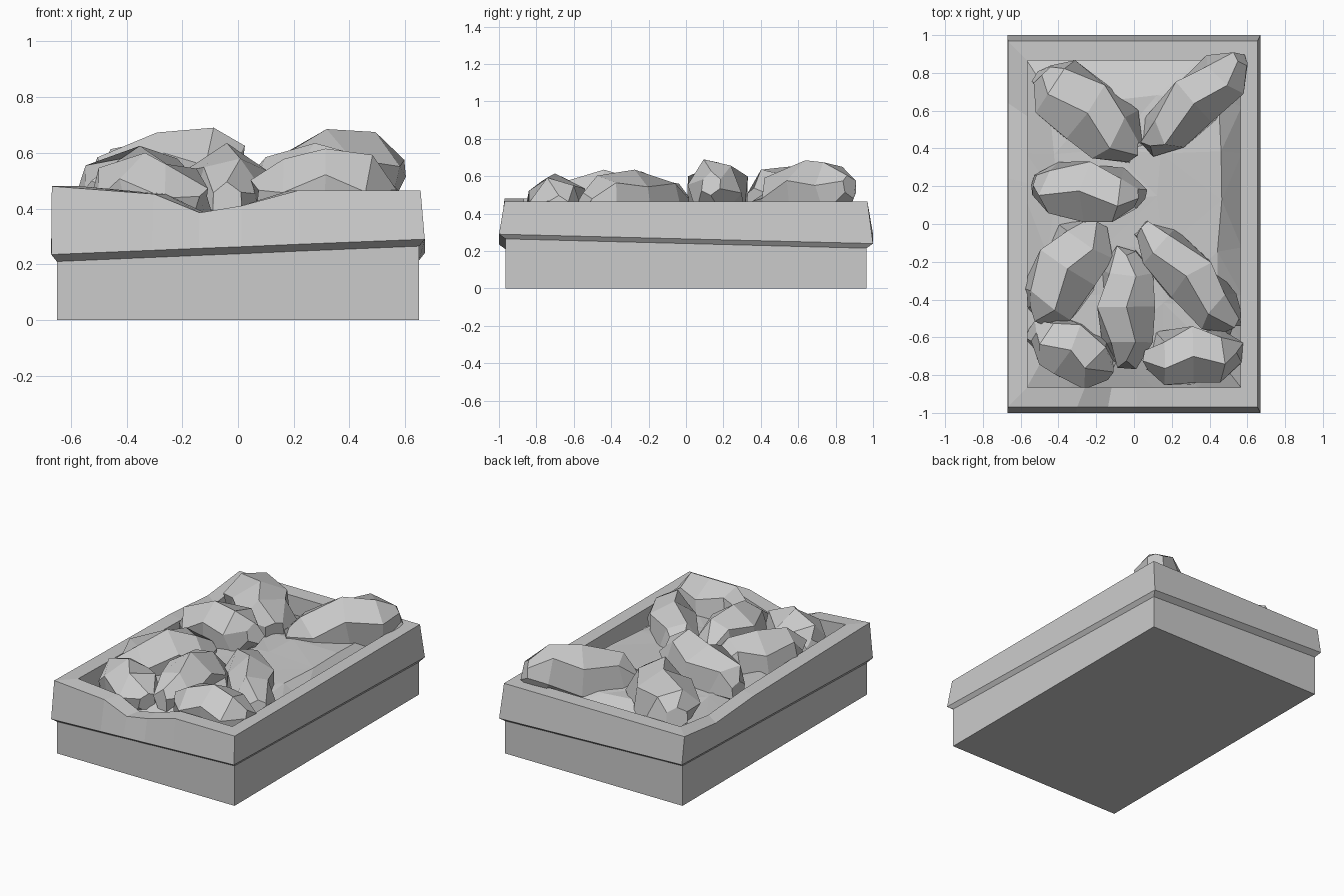
import bpy, bmesh, math, random
from mathutils import Vector, Matrix

if "Cube" in bpy.data.objects:
    bpy.data.objects.remove(bpy.data.objects["Cube"])

random.seed(11)


def finish(name, bm):
    bmesh.ops.recalc_face_normals(bm, faces=bm.faces)
    mesh = bpy.data.meshes.new(name)
    bm.to_mesh(mesh)
    bm.free()
    ob = bpy.data.objects.new(name, mesh)
    bpy.context.collection.objects.link(ob)
    return ob


def bridge(bm, a, b):
    n = len(a)
    for i in range(n):
        bm.faces.new((a[i], a[(i + 1) % n], b[(i + 1) % n], b[i]))


# lower box
bm = bmesh.new()
bmesh.ops.create_cube(bm, size=1, matrix=Matrix.Translation((0, 0, 0.14))
                      @ Matrix.Diagonal((1.3, 1.93, 0.28, 1)))
finish("crate_base", bm)

# worn rim: perimeter as (side x, side y, top height, bottom height)
perimeter = [(-1, -1, .48, .235), (-.46, -1, .452, .25), (-.21, -1, .385, .257),
             (.02, -1, .41, .263), (.33, -1, .465, .272), (1, -1, .465, .29),
             (1, 1, .465, .24), (-1, 1, .465, .29),
             (-1, .66, .43, .28), (-1, .25, .458, .27)]
bm = bmesh.new()


def ring(hx, hy, z, left=None):
    return [bm.verts.new((u * (left if left and u == -1 else hx), v * hy, z(top, low)))
            for u, v, top, low in perimeter]


rings = [ring(.565, .865, lambda t, l: .27), ring(.565, .865, lambda t, l: t),
         ring(.655, .97, lambda t, l: t, .668), ring(.67, 1.0, lambda t, l: l),
         ring(.65, .965, lambda t, l: l - .025)]
for a, b in zip(rings, rings[1:]):
    bridge(bm, a, b)
bridge(bm, rings[-1], rings[0])
finish("crate_rim", bm)

# mounded filling under the lumps, highest right of the middle
bm = bmesh.new()
bmesh.ops.create_grid(bm, x_segments=5, y_segments=7, size=1)
for v in bm.verts:
    inner = max(abs(v.co.x), abs(v.co.y)) < .99
    v.co.x *= .74 if inner else .57
    v.co.y *= .93 if inner else .87
    away = math.hypot(v.co.x - .2, v.co.y - .2)
    v.co.z = .465 - .05 * away + random.uniform(-.012, .006) if inner else .34
    if inner:
        v.co.x += random.uniform(-.03, .03)
        v.co.y += random.uniform(-.03, .03)
bmesh.ops.triangulate(bm, faces=bm.faces)
finish("filling", bm)

# faceted lumps: position along axis, ring radius
PROFILE = [(-1, .36), (-.66, .82), (0, 1.02), (.6, .86), (1, .34)]


def lump(name, x, y, top, length, width, height, angle, tilt=0):
    bm = bmesh.new()
    sides, loops = 6, []
    for k, (t, r) in enumerate(PROFILE):
        loop = []
        for i in range(sides):
            a = math.tau * (i + .35 * (k % 2)) / sides + math.pi / 2
            j = r * random.uniform(.95, 1.1)
            loop.append(bm.verts.new((t * length / 2 + random.uniform(-.03, .03),
                                      math.cos(a) * j * width / 2,
                                      math.sin(a) * j * height / 2)))
        loops.append(loop)
    for a, b in zip(loops, loops[1:]):
        bridge(bm, a, b)
    bm.faces.new(loops[0])
    bm.faces.new(loops[-1])
    turn = Matrix.Rotation(math.radians(angle), 4, 'Z') @ Matrix.Rotation(math.radians(-tilt), 4, 'Y')
    bm.transform(turn)
    peak = max(v.co.z for v in bm.verts)
    bm.transform(Matrix.Translation(Vector((x, y, top - peak))))
    finish(name, bm)


lump("lump_back_left", -.25, .59, .655, .65, .40, .36, -40)
lump("lump_back_right", .32, .64, .685, .68, .32, .36, 44, 9)
lump("lump_middle_left", -.25, .17, .69, .60, .34, .36, -7, 12)
lump("lump_left", -.36, -.25, .625, .57, .38, .36, 58)
lump("lump_center", -.04, -.44, .635, .60, .32, .40, 90)
lump("lump_right", .29, -.29, .635, .72, .31, .36, -47)
lump("lump_front_left", -.33, -.67, .60, .45, .33, .36, -27)
lump("lump_front_right", .32, -.70, .615, .50, .33, .36, 5)
